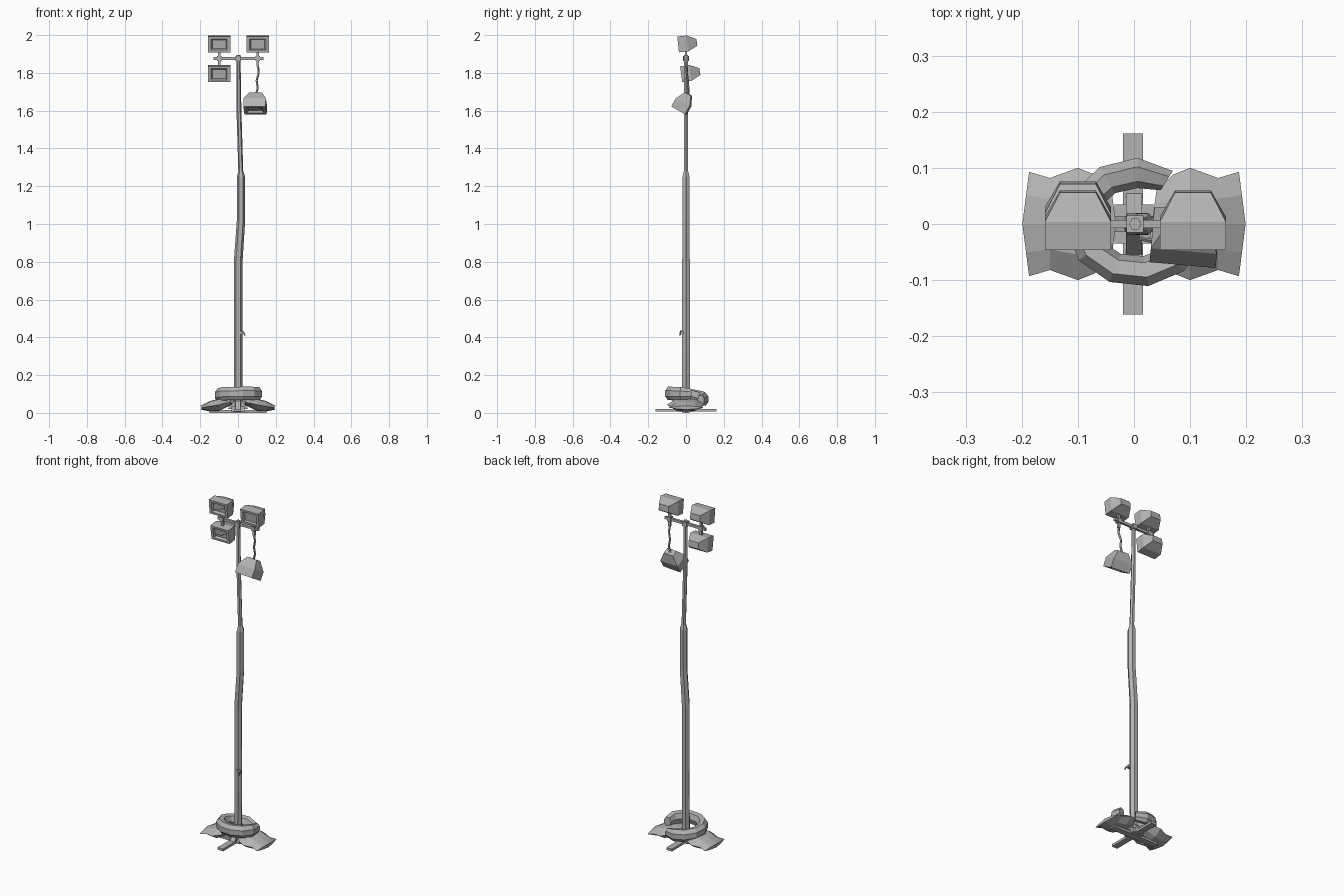
import bpy, bmesh, math
from mathutils import Matrix, Vector

cube = bpy.data.objects.get("Cube")
if cube:
    bpy.data.objects.remove(cube)


def make_material(name, rgb):
    mat = bpy.data.materials.new(name)
    mat.use_nodes = True
    mat.diffuse_color = (*rgb, 1)
    mat.node_tree.nodes["Principled BSDF"].inputs["Base Color"].default_value = (*rgb, 1)
    return mat


GREY = make_material("plain_grey", (0.45, 0.45, 0.45))


def finish(name, bm, matrix=Matrix()):
    bmesh.ops.recalc_face_normals(bm, faces=bm.faces)
    mesh = bpy.data.meshes.new(name)
    bm.to_mesh(mesh)
    bm.free()
    mesh.materials.append(GREY)
    obj = bpy.data.objects.new(name, mesh)
    obj.matrix_world = matrix
    bpy.context.collection.objects.link(obj)
    return obj


def loft(name, sections, matrix=Matrix()):
    """Skin a list of equal-sized point loops and cap both ends."""
    bm = bmesh.new()
    loops = [[bm.verts.new(p) for p in s] for s in sections]
    n = len(loops[0])
    for a, b in zip(loops, loops[1:]):
        for i in range(n):
            j = (i + 1) % n
            bm.faces.new((a[i], a[j], b[j], b[i]))
    bm.faces.new(loops[0])
    bm.faces.new(loops[-1])
    return finish(name, bm, matrix)


def box(name, center, size, matrix=Matrix()):
    bm = bmesh.new()
    bmesh.ops.create_cube(bm, size=1)
    bmesh.ops.scale(bm, vec=size, verts=bm.verts)
    bmesh.ops.translate(bm, vec=center, verts=bm.verts)
    return finish(name, bm, matrix)


def tube(name, path, radii, sides=6):
    """Sweep a polygon along a path with a radius at each point."""
    pts = [Vector(p) for p in path]
    sections = []
    for i, p in enumerate(pts):
        t = (pts[min(i + 1, len(pts) - 1)] - pts[max(i - 1, 0)]).normalized()
        u = t.cross(Vector((0, 1, 0))).normalized()
        v = t.cross(u)
        sections.append([p + radii[i] * (u * math.cos(a) + v * math.sin(a))
                         for a in (math.tau * k / sides for k in range(sides))])
    return loft(name, sections)


# Bent telescopic pole
tube("lower_pole",
     [(0, 0, 0.01), (0.002, 0, 0.3), (0.001, 0, 0.8), (0.016, 0, 1.02),
      (0.016, 0, 1.25), (0.015, 0, 1.28)],
     [0.023, 0.023, 0.023, 0.022, 0.022, 0.013])
tube("upper_pole", [(0.015, 0, 1.27), (0.005, 0, 1.6), (0.002, 0, 1.895)],
     [0.013, 0.013, 0.011])

# Crossbar with lamp stems and clamps
box("crossbar", (0.002, 0, 1.877), (0.265, 0.014, 0.015))
box("pole_clamp", (0.002, 0, 1.877), (0.03, 0.03, 0.026))
for side, x, low in (("right", -0.1, 1.835), ("left", 0.105, 1.835)):
    box(side + "_lamp_stem", (x, 0, (low + 1.925) / 2), (0.014, 0.012, 1.925 - low))
    box(side + "_stem_clamp", (x, 0, 1.877), (0.024, 0.024, 0.026))


# Floodlights: recessed front, straight body, tapered back
def rect(w, h, y):
    return [(-w, y, -h), (w, y, -h), (w, y, h), (-w, y, h)]


def lamp(name, loc, pitch, yaw=0, broken=False):
    m = (Matrix.Translation(loc) @ Matrix.Rotation(math.radians(yaw), 4, "Z")
         @ Matrix.Rotation(math.radians(pitch), 4, "X"))
    loft(name + "_housing", [
        rect(0.036, 0.024, -0.036), rect(0.043, 0.030, -0.05),
        rect(0.059, 0.042, -0.05), rect(0.059, 0.042, 0.0),
        rect(0.032, 0.018, 0.05)], m)
    if broken:
        edge = [(0.036, 0.010), (0.014, 0.002), (0.004, -0.012),
                (-0.012, -0.008), (-0.036, -0.016)]
        outline = edge + [(-0.036, 0.024), (0.036, 0.024)]
        loft(name + "_broken_glass",
             [[(x, y, z) for x, z in outline] for y in (-0.043, -0.039)], m)
    else:
        box(name + "_glass", (0, -0.039, 0), (0.072, 0.004, 0.05), m)


lamp("upper_right_lamp", (-0.1, 0.008, 1.956), 6, broken=True)
lamp("upper_left_lamp", (0.105, 0.008, 1.956), 6)
lamp("lower_right_lamp", (-0.1, 0.024, 1.8), 8, broken=True)
lamp("hanging_lamp", (0.092, -0.012, 1.645), 60, -5, broken=True)

# Cable holding the fallen lamp
tube("hanging_cable",
     [(0.105, 0, 1.84), (0.109, 0.004, 1.8), (0.098, 0.01, 1.76),
      (0.104, 0.012, 1.72), (0.094, 0.012, 1.685)], [0.006] * 5, 5)

# Small crank on the pole
box("crank_mount", (0.02, -0.018, 0.425), (0.02, 0.014, 0.016))
tube("crank_handle", [(0.012, -0.026, 0.435), (0.03, -0.03, 0.425),
                      (0.036, -0.032, 0.41)], [0.004] * 3, 5)

# Cross-shaped foot with gussets
box("long_foot", (-0.002, 0, 0.014), (0.036, 0.322, 0.014))
box("cross_foot", (0, 0, 0.007), (0.3, 0.036, 0.014))
box("foot_hub", (0, 0, 0.02), (0.07, 0.07, 0.028))
for k in range(4):
    loft(f"foot_gusset_{k + 1}",
         [[(x, -0.015, 0.02), (x, -0.055, 0.02), (x, -0.015, 0.07)]
          for x in (-0.014, 0.014)], Matrix.Rotation(k * math.pi / 2, 4, "Z"))


# Slumped sandbags with pinched corners, one each side
def bag_section(x, w, lo, hi, bulge):
    mid = (lo + hi) / 2
    return [(x + bulge * (1 - abs(a)), a * w, z) for a, z in (
        (-1, mid), (-0.55, hi - 0.004), (0, hi), (0.55, hi - 0.004),
        (1, mid), (0.55, lo + 0.003), (0, lo), (-0.55, lo + 0.003))]


BAG = [(0.187, 0.093, 0.018, 0.038, 0.012), (0.15, 0.082, 0.008, 0.062, 0),
       (0.1, 0.1, 0.01, 0.076, 0), (0.07, 0.088, 0.026, 0.076, 0),
       (0.04, 0.06, 0.042, 0.068, -0.008)]
for side, s in (("left", 1), ("right", -1)):
    loft(side + "_sandbag", [bag_section(s * x, w, lo, hi, s * b)
                             for x, w, lo, hi, b in BAG])

# Long sandbag curled around the pole, open at the back left
wrap = []
steps = 10
for i in range(steps + 1):
    f = i / steps
    a = math.radians(14 - 316 * f)
    pinch = 0.75 if i in (0, steps) else 1
    z = 0.1 + 0.012 * math.cos(a + 1.2) * 0.3 - 0.03 * max(0, f - 0.55) / 0.45
    wrap.append([(0.005 + (0.1 + r * pinch) * math.cos(a),
                  0.003 + (0.087 + r * pinch) * math.sin(a), z + h * pinch)
                 for r, h in ((0.028, 0.014), (0.012, 0.035), (-0.014, 0.03),
                              (-0.026, 0), (-0.014, -0.03), (0.014, -0.035),
                              (0.028, -0.016))])
loft("wrapped_sandbag", wrap)
